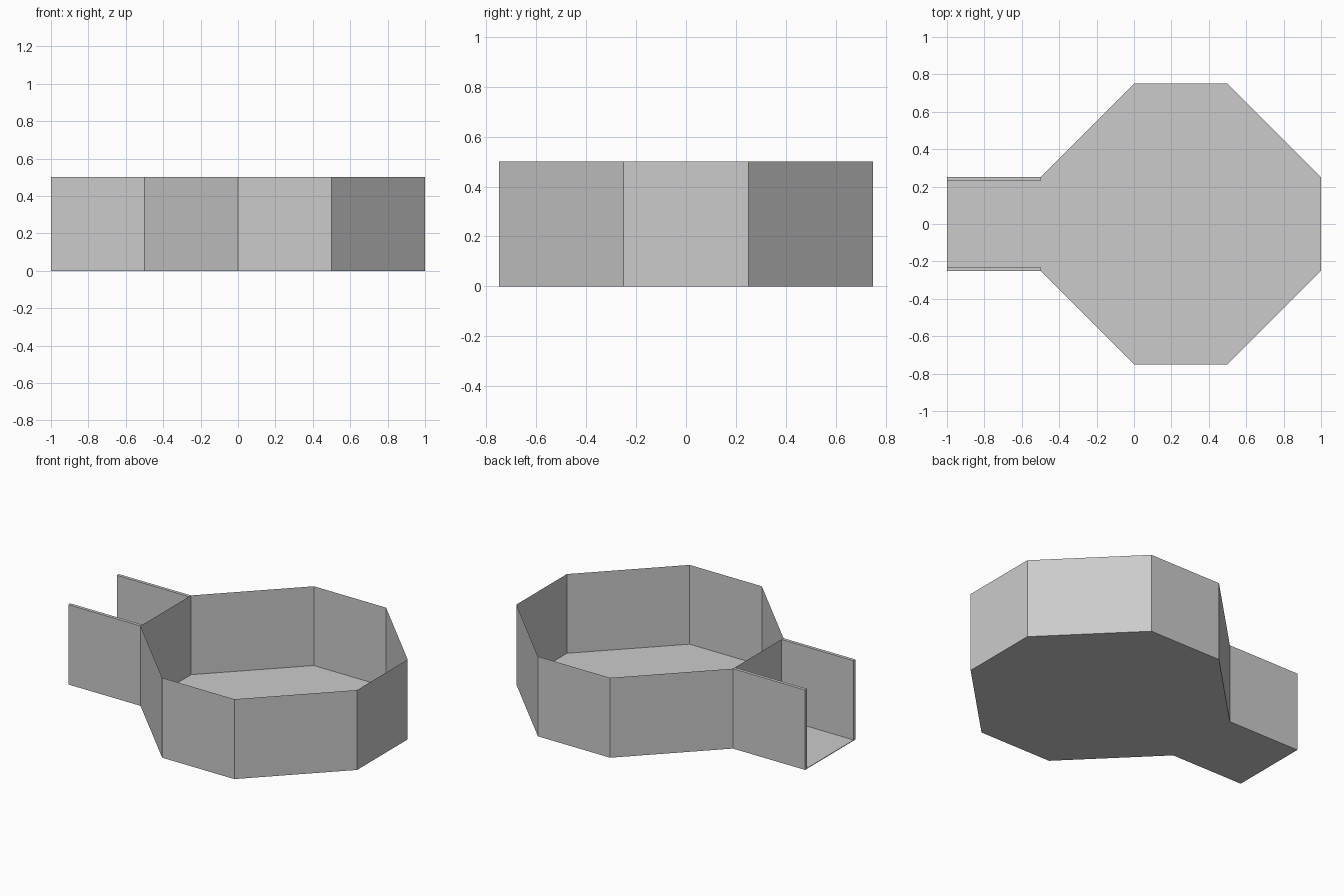
import bpy, bmesh

if "Cube" in bpy.data.objects:
    bpy.data.objects.remove(bpy.data.objects["Cube"])

H = 0.5        # wall height
FLOOR = 0.004  # floor thickness
OCTAGON = [(-0.5, -0.25), (0, -0.75), (0.5, -0.75), (1, -0.25),
           (1, 0.25), (0.5, 0.75), (0, 0.75), (-0.5, 0.25)]


def prism(name, outline, z0, z1, rim=None):
    """Extrude an outline; with rim, keep only a wall ring of that width."""
    bm = bmesh.new()
    face = bm.faces.new([bm.verts.new((x, y, z0)) for x, y in outline])
    if rim:
        bmesh.ops.inset_region(bm, faces=[face], thickness=rim, use_even_offset=True,
                               use_boundary=True)
        bmesh.ops.delete(bm, geom=[face], context='FACES_ONLY')
    ext = bmesh.ops.extrude_face_region(bm, geom=bm.faces[:], use_keep_orig=True)
    for v in ext['geom']:
        if isinstance(v, bmesh.types.BMVert):
            v.co.z = z1
    bmesh.ops.recalc_face_normals(bm, faces=bm.faces[:])
    mesh = bpy.data.meshes.new(name)
    bm.to_mesh(mesh)
    bm.free()
    obj = bpy.data.objects.new(name, mesh)
    bpy.context.collection.objects.link(obj)
    return obj


# Octagonal room walls
prism("room_walls", OCTAGON, 0, H, rim=0.024)

# Two parallel walls of the open-ended passage
for side, label in ((-1, "front"), (1, "back")):
    prism("passage_wall_" + label,
          [(-1, side * 0.25), (-0.5, side * 0.25), (-0.5, side * 0.23), (-1, side * 0.23)],
          0, H)

# One thin floor under room and passage
prism("floor", OCTAGON + [(-1, 0.25), (-1, -0.25)], 0, FLOOR)
